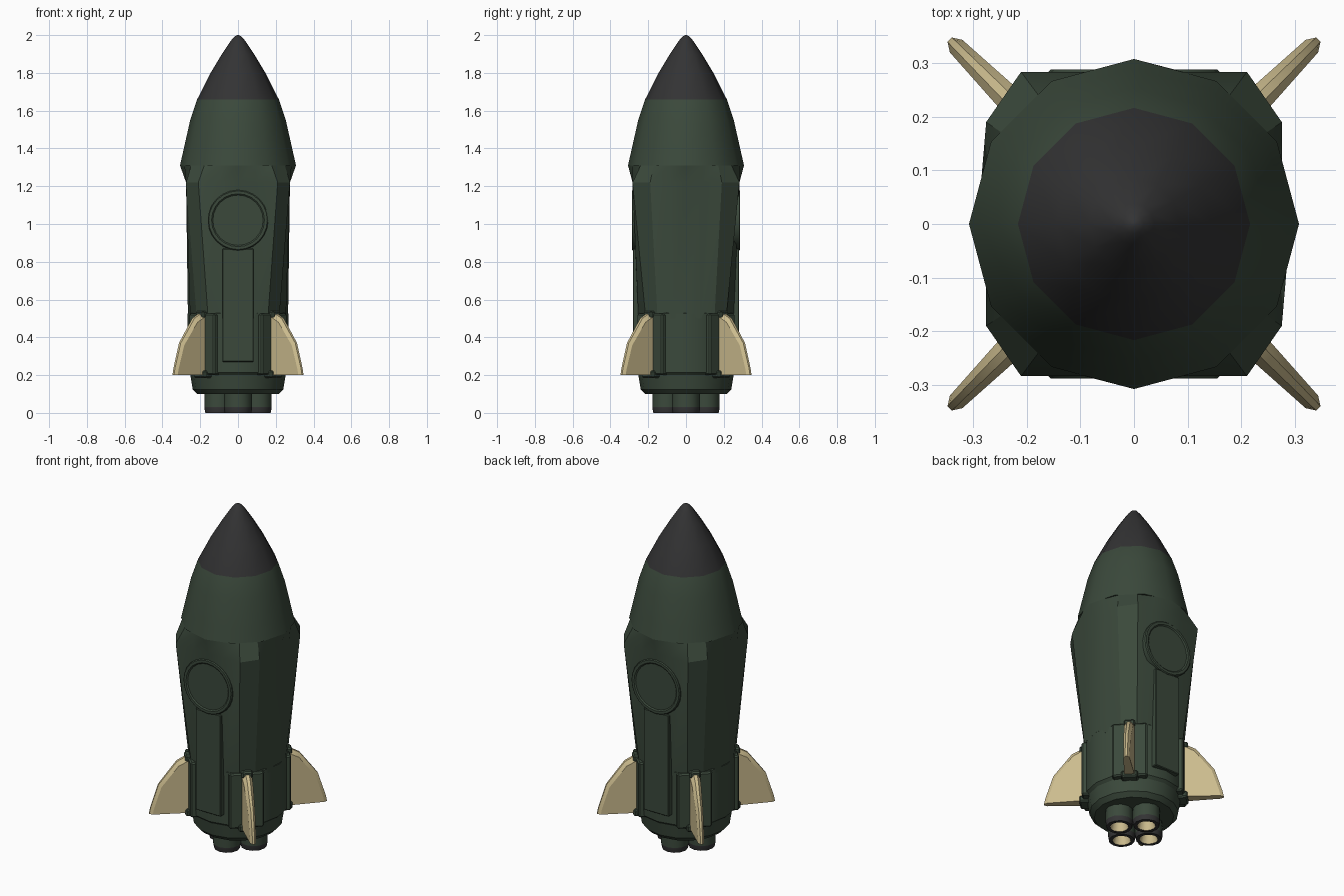
import bpy, bmesh, math
from mathutils import Matrix, Vector

if "Cube" in bpy.data.objects:
    bpy.data.objects.remove(bpy.data.objects["Cube"])


def material(name, rgb):
    m = bpy.data.materials.new(name)
    m.diffuse_color = (*rgb, 1)
    m.use_nodes = True
    m.node_tree.nodes["Principled BSDF"].inputs["Base Color"].default_value = m.diffuse_color
    return m


GREEN = material("dark green", (0.043, 0.066, 0.044))
DARK = material("charcoal", (0.033, 0.033, 0.034))
TAN = material("tan", (0.60, 0.50, 0.27))


def finish(name, bm, mats, smooth=None):
    bmesh.ops.recalc_face_normals(bm, faces=bm.faces)
    me = bpy.data.meshes.new(name)
    bm.to_mesh(me)
    bm.free()
    ob = bpy.data.objects.new(name, me)
    bpy.context.collection.objects.link(ob)
    for m in mats:
        me.materials.append(m)
    if smooth:
        bpy.ops.object.select_all(action='DESELECT')
        bpy.context.view_layer.objects.active = ob
        ob.select_set(True)
        bpy.ops.object.shade_smooth_by_angle(angle=math.radians(smooth))
    return ob


def loft(bm, rings, caps=(True, True)):
    """Skin a list of equally long point rings."""
    vs = [[bm.verts.new(p) for p in r] for r in rings]
    n = len(vs[0])
    faces = []
    for a, b in zip(vs, vs[1:]):
        faces.append([bm.faces.new((a[i], a[(i + 1) % n], b[(i + 1) % n], b[i])) for i in range(n)])
    for use, ring in zip(caps, (vs[0], vs[-1])):
        if use:
            faces.append([bm.faces.new(ring)])
    return faces


def circle(r, z, n=12, cx=0, cy=0):
    return [(cx + r * math.cos(2 * math.pi * i / n), cy + r * math.sin(2 * math.pi * i / n), z) for i in range(n)]


def box(name, lo, hi, rot=0, bevel=0.0):
    """Box between two corners, turned about the z axis."""
    bm = bmesh.new()
    bmesh.ops.create_cube(bm, size=1)
    for v in bm.verts:
        v.co = Vector([lo[i] + (v.co[i] + 0.5) * (hi[i] - lo[i]) for i in range(3)])
    if bevel:
        bmesh.ops.bevel(bm, geom=bm.edges[:], offset=bevel, segments=1, affect='EDGES')
    bm.transform(Matrix.Rotation(rot, 4, 'Z'))
    return finish(name, bm, [GREEN])


# Nose: 12-sided, charcoal tip
bm = bmesh.new()
nose = [(0.307, 1.31), (0.289, 1.39), (0.253, 1.55), (0.216, 1.66), (0.145, 1.80),
        (0.085, 1.90), (0.038, 1.97), (0.018, 1.993), (0.004, 2.0)]
loft(bm, [circle(r, z) for r, z in nose])
for f in bm.faces:
    f.material_index = int(f.calc_center_median().z > 1.66)
finish("nose_cone", bm, [GREEN, DARK], 40)

# Hull: round below, chamfered square at the shoulder, 12-sided under the nose
quarter = [0, 17, 34.6, 53.4, 72]
angles = [math.radians(q + 90 * k) if k % 2 == 0 else math.radians(90 * (k + 1) - q)
          for k in range(4) for q in (quarter if k % 2 == 0 else [90] + quarter[:0:-1])]


def section(kind, z):
    pts = []
    for a in angles:
        c, s = abs(math.cos(a)), abs(math.sin(a))
        if kind == "square":
            r = min(0.275 / max(c, 1e-6), 0.283 / max(s, 1e-6))
        elif kind == "dodecagon":
            r = 0.307 * math.cos(math.pi / 12) / math.cos(a % (math.pi / 6) - math.pi / 12)
        else:
            r = 0.265
        pts.append((r * math.cos(a), r * math.sin(a), z))
    return pts


bm = bmesh.new()
loft(bm, [section("round", 0.5), section("square", 1.22), section("dodecagon", 1.31)])
finish("hull", bm, [GREEN], 25)

# Lower sleeve and tapered tail
bm = bmesh.new()
loft(bm, [circle(0.215, 0.1, 16), circle(0.24, 0.125, 16), circle(0.252, 0.2, 16),
          circle(0.266, 0.215, 16), circle(0.268, 0.525, 16), circle(0.26, 0.535, 16)])
finish("tail_section", bm, [GREEN], 30)

# Round hatch and long panel on front and back
for side, label in ((1, "front"), (-1, "back")):
    bm = bmesh.new()
    rings = [(0.16, 0.235), (0.16, 0.282), (0.155, 0.287), (0.14, 0.287), (0.133, 0.281)]
    loft(bm, [circle(r, d, 24) for r, d in rings])
    bm.transform(Matrix.Translation((0, 0, 1.02)) @ Matrix.Rotation(math.pi / 2, 4, 'X'))
    if side < 0:
        bm.transform(Matrix.Rotation(math.pi, 4, 'Z'))
    finish(label + "_hatch", bm, [GREEN], 30)
    box(label + "_panel", (-0.083, -0.281, 0.27), (0.083, -0.22, 0.87),
        0 if side > 0 else math.pi, 0.004)

# Fins with mounting plates and clamps on the four diagonals
fin_profile = [(0.24, 0.2), (0.485, 0.2), (0.478, 0.235), (0.435, 0.37), (0.335, 0.5), (0.28, 0.53), (0.24, 0.53)]
for k in range(4):
    rot = math.radians(45 + 90 * k)
    box(f"fin_plate_{k}", (0.18, -0.095, 0.2), (0.275, 0.095, 0.525), rot, 0.008)
    box(f"fin_top_clamp_{k}", (0.2, -0.03, 0.5), (0.292, 0.03, 0.54), rot, 0.008)
    box(f"fin_bottom_clamp_{k}", (0.2, -0.045, 0.185), (0.292, 0.045, 0.225), rot, 0.008)
    bm = bmesh.new()
    rings = []
    for shrink, side in ((0.93, -1), (1, -0.35), (1, 0.35), (0.93, 1)):
        ring = []
        for r, z in fin_profile:
            thick = 0.03 - 0.055 * (r - 0.24)
            zz = z if z < 0.21 else 0.2 + (z - 0.2) * shrink
            ring.append((0.24 + (r - 0.24) * shrink, side * thick, zz))
        rings.append(ring)
    loft(bm, rings)
    bm.transform(Matrix.Rotation(rot, 4, 'Z'))
    finish(f"fin_{k}", bm, [TAN], 25)

# Four engine nozzles: green barrel, charcoal lip, tan bore
for k in range(4):
    cx, cy = 0.103 * math.cos(k * math.pi / 2), 0.103 * math.sin(k * math.pi / 2)
    bm = bmesh.new()
    rings = [(0.073, 0.15), (0.075, 0.03), (0.075, 0.025), (0.07, 0), (0.05, 0), (0.04, 0.05)]
    bands = loft(bm, [circle(r, z, 12, cx, cy) for r, z in rings])
    for band, index in zip(bands, (0, 1, 1, 1, 2, 0, 2)):
        for f in band:
            f.material_index = index
    finish(f"nozzle_{k}", bm, [GREEN, DARK, TAN], 30)
